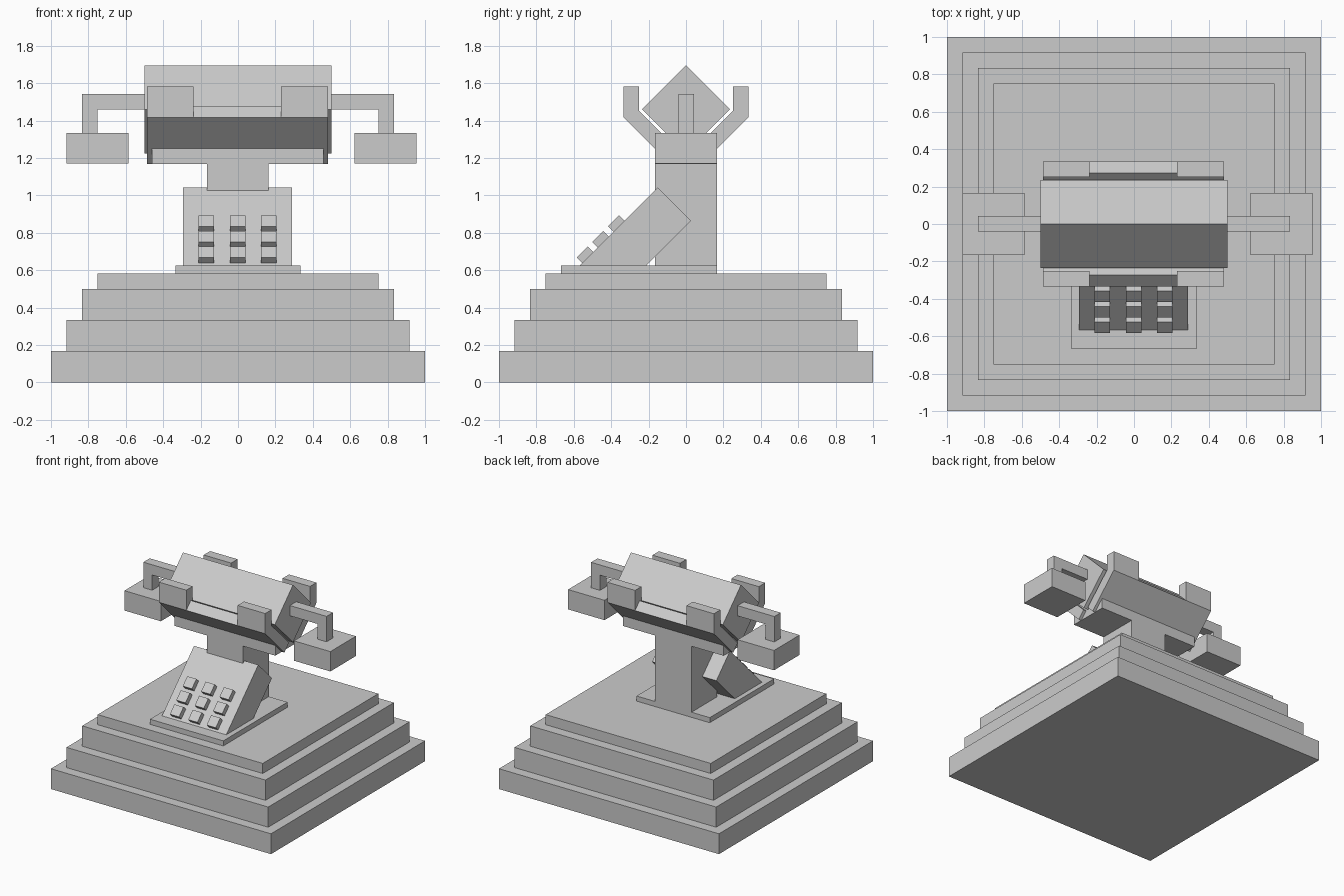
import bpy, bmesh
from math import radians

if "Cube" in bpy.data.objects:
    bpy.data.objects.remove(bpy.data.objects["Cube"])


def box(name, x0, x1, y0, y1, z0, z1):
    """Axis-aligned box from its extents."""
    bpy.ops.mesh.primitive_cube_add(size=1, location=((x0 + x1) / 2, (y0 + y1) / 2, (z0 + z1) / 2))
    ob = bpy.context.object
    ob.name = name
    ob.scale = (x1 - x0, y1 - y0, z1 - z0)
    return ob


def tilted_box(name, centre, size, angle):
    """Box rotated about the x axis."""
    bpy.ops.mesh.primitive_cube_add(size=1, location=centre, rotation=(radians(angle), 0, 0))
    ob = bpy.context.object
    ob.name = name
    ob.scale = size
    return ob


def extrude_x(name, profile, x0, x1):
    """Prism along x from a (y, z) profile."""
    bm = bmesh.new()
    face = bm.faces.new([bm.verts.new((x0, y, z)) for y, z in profile])
    ext = bmesh.ops.extrude_face_region(bm, geom=[face])["geom"]
    bmesh.ops.translate(bm, vec=(x1 - x0, 0, 0),
                        verts=[v for v in ext if isinstance(v, bmesh.types.BMVert)])
    bmesh.ops.recalc_face_normals(bm, faces=bm.faces)
    me = bpy.data.meshes.new(name)
    bm.to_mesh(me)
    bm.free()
    ob = bpy.data.objects.new(name, me)
    bpy.context.collection.objects.link(ob)
    return ob


# Stepped plinth
for i, (half, z0, z1) in enumerate([(1, 0, .167), (.917, .167, .333),
                                    (.833, .333, .5), (.75, .5, .583)]):
    box(f"plinth_step_{i + 1}", -half, half, -half, half, z0, z1)
box("stand_plate", -.333, .333, -.667, .167, .583, .625)

# Column and crossbar
box("column", -.167, .163, -.167, .167, .625, 1.167)
box("crossbar", -.46, .456, -.167, .167, 1.167, 1.333)

# Sloping keypad with its lower end set into the plate
extrude_x("keypad_body", [(-.151, 1.041), (.026, .864), (-.223, .615), (-.577, .615)], -.294, .29)
for row in range(3):
    for col in range(3):
        tilted_box(f"key_{row + 1}_{col + 1}",
                   (-.002 + (col - 1) * .167, -.525 + row * .0835, .667 + row * .0835),
                   (.083, .083, .083), 45)

# Cradle: sloping plates with upright prongs, front and back
for side, s in (("front", -1), ("back", 1)):
    extrude_x(f"cradle_plate_{side}",
              [(s * .333, 1.417), (s * .274, 1.476), (s * .024, 1.226), (s * .083, 1.167)],
              -.487, .48)
    for hand, x0 in (("left", -.487), ("right", .23)):
        box(f"cradle_prong_{side}_{hand}", x0, x0 + .25,
            min(s * .25, s * .333), max(s * .25, s * .333), 1.417, 1.583)

# Handset: square bar on edge, bent arms and cups at the ends
tilted_box("handset_bar", (0, 0, 1.46), (1, .333, .333), 45)
for hand, s, cup0 in (("left", -1, -.917), ("right", 1, .624)):
    box(f"handset_arm_{hand}", *sorted((s * .49, s * .833)), -.04, .043, 1.458, 1.542)
    box(f"handset_drop_{hand}", *sorted((s * .752, s * .833)), -.04, .043, 1.333, 1.458)
    box(f"handset_cup_{hand}", cup0, cup0 + .331, -.165, .167, 1.17, 1.333)
